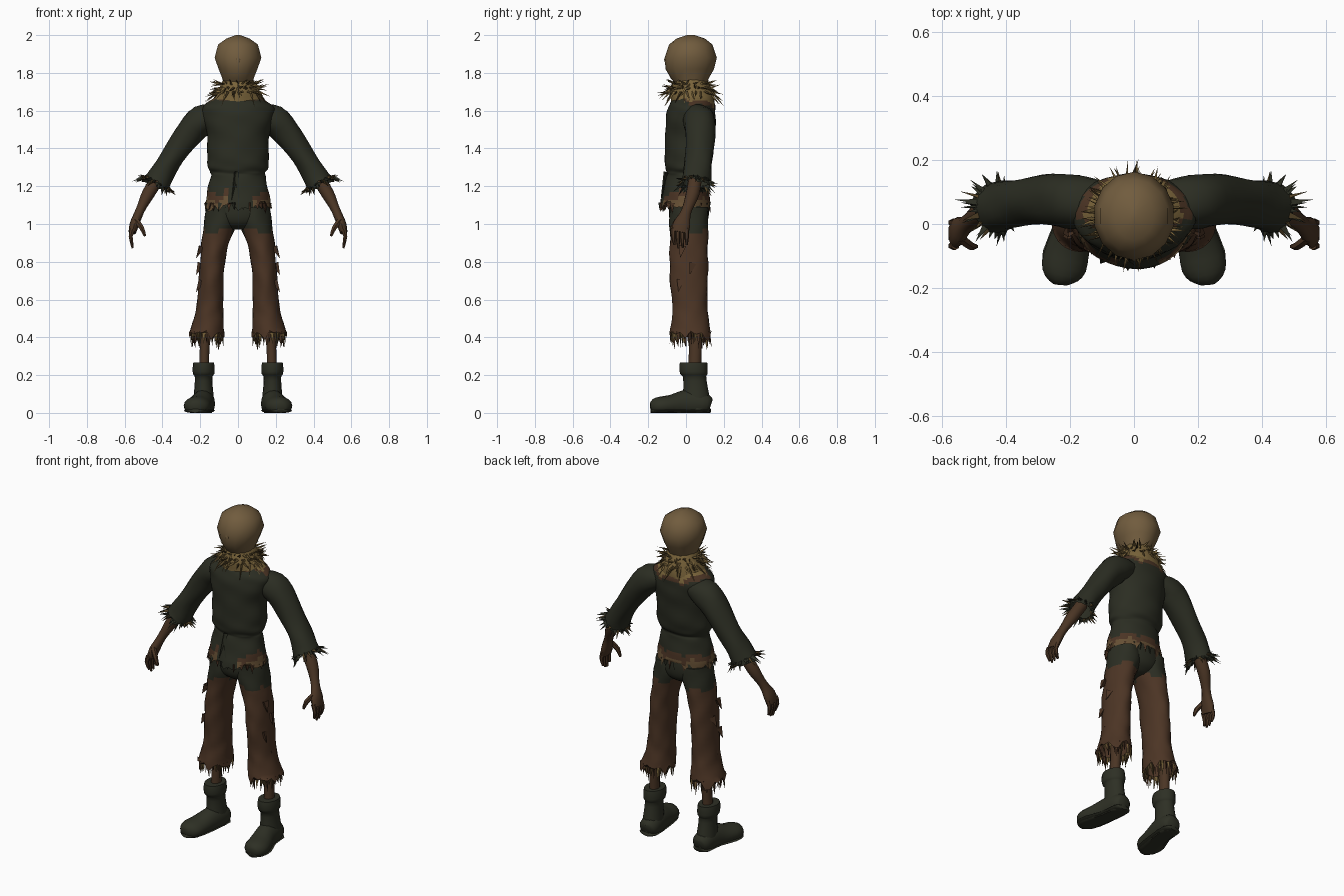
import bpy, bmesh, math, random
from mathutils import Vector

if "Cube" in bpy.data.objects:
    bpy.data.objects.remove(bpy.data.objects["Cube"])

random.seed(4)
R = random.uniform


def material(name, rgb):
    m = bpy.data.materials.new(name)
    m.diffuse_color = (*rgb, 1)
    m.use_nodes = True
    m.node_tree.nodes["Principled BSDF"].inputs["Base Color"].default_value = m.diffuse_color
    return m


BURLAP = material("burlap", (0.165, 0.107, 0.048))
STRAW = material("straw", (0.19, 0.125, 0.042))
STRAW_DARK = material("dark straw", (0.085, 0.055, 0.02))
GREEN = material("dark green cloth", (0.024, 0.026, 0.016))
BROWN = material("brown cloth", (0.072, 0.035, 0.018))
TAN = material("tan lining", (0.13, 0.078, 0.034))
SKIN = material("brown skin", (0.07, 0.036, 0.018))
BOOT = material("boot leather", (0.027, 0.029, 0.018))


def finish(name, bm, mats, mirror, angle=50):
    bmesh.ops.recalc_face_normals(bm, faces=bm.faces)
    me = bpy.data.meshes.new(name)
    bm.to_mesh(me)
    bm.free()
    ob = bpy.data.objects.new(name, me)
    bpy.context.collection.objects.link(ob)
    for m in mats:
        me.materials.append(m)
    bpy.ops.object.select_all(action='DESELECT')
    bpy.context.view_layer.objects.active = ob
    ob.select_set(True)
    bpy.ops.object.shade_smooth_by_angle(angle=math.radians(angle))
    if mirror:
        ob.modifiers.new("mirror", 'MIRROR').use_mirror_merge = False
    return ob


def smooth_path(pts, sub):
    """Catmull-Rom resampling of (x, y, z, ru, rv) stations."""
    p = [Vector(q) for q in pts]
    out = []
    for i in range(len(p) - 1):
        a, b, c, d = p[max(i - 1, 0)], p[i], p[i + 1], p[min(i + 2, len(p) - 1)]
        for k in range(sub):
            t = k / sub
            out.append(0.5 * (2 * b + (c - a) * t + (2 * a - 5 * b + 4 * c - d) * t * t
                              + (3 * b - a - 3 * c + d) * t ** 3))
    return out + [p[-1]]


def loft(name, pts, mats, n=16, sub=3, flat=False, rule=None, jag=0, wrinkle=0,
         mirror=False, end_cap=True, floor=False, angle=50):
    """Elliptical rings along a path; ru runs along y (or x for a path along y)."""
    st = smooth_path(pts, sub)
    bm = bmesh.new()
    rings = []
    for i, s in enumerate(st):
        c = Vector(s[:3])
        t = Vector(st[min(i + 1, len(st) - 1)][:3]) - Vector(st[max(i - 1, 0)][:3])
        if flat:
            t = Vector((0, 0, t.z))
        t.normalize()
        ref = Vector((1, 0, 0)) if abs(t.y) > 0.8 else Vector((0, 1, 0))
        u = (ref - t * ref.dot(t)).normalized()
        v = t.cross(u)
        ring = []
        for k in range(n):
            a = 2 * math.pi * k / n
            w = 1 + wrinkle * (math.sin(3 * a + i * 1.1) + 0.7 * math.sin(5 * a - i * 0.8))
            co = c + (u * math.cos(a) * s[3] + v * math.sin(a) * s[4]) * w
            if jag and i == len(st) - 1:
                co += t * R(-jag, jag)
            if floor:
                co.z = max(co.z, 0)
            ring.append(bm.verts.new(co))
        rings.append(ring)
    for a, b in zip(rings, rings[1:]):
        for k in range(n):
            bm.faces.new((a[k], a[(k + 1) % n], b[(k + 1) % n], b[k]))
    bm.faces.new(rings[0])
    if end_cap:
        bm.faces.new(rings[-1])
    if rule:
        for f in bm.faces:
            f.material_index = rule(f.calc_center_median())
    return finish(name, bm, mats, mirror, angle)


def strands(name, items, mats, mirror=False):
    """Tapered slivers: (base, tip, half width)."""
    bm = bmesh.new()
    for base, tip, w in items:
        d = (tip - base).normalized()
        u = d.orthogonal().normalized()
        v = d.cross(u)
        spin = R(0, 6)
        ring = [bm.verts.new(base + (u * math.cos(spin + a) + v * math.sin(spin + a)) * w)
                for a in (0, 2.1, 4.2)]
        top = bm.verts.new(tip)
        mi = random.randrange(len(mats))
        for k in range(3):
            bm.faces.new((ring[k], ring[(k + 1) % 3], top)).material_index = mi
    return finish(name, bm, mats, mirror, 20)


def around(c, rx, ry, count):
    """Points and outward directions round a horizontal ellipse."""
    for k in range(count):
        a = 2 * math.pi * (k + R(-0.4, 0.4)) / count
        o = Vector((math.cos(a), math.sin(a), 0))
        yield Vector(c) + Vector((o.x * rx, o.y * ry, 0)), o


# Sack head, faceted outline
loft("head", [(0, .03, 1.73, .075, .075), (0, .02, 1.77, .10, .085), (0, .02, 1.82, .128, .105),
              (0, .025, 1.88, .138, .127), (0, .025, 1.95, .115, .108), (0, .025, 1.982, .075, .062),
              (0, .025, 2.0, .02, .012)], [BURLAP], n=14, sub=1, flat=True)
loft("nose", [(0, -.085, 1.90, .012, .01), (0, -.10, 1.87, .017, .014), (0, -.095, 1.84, .012, .016)],
     [BURLAP], n=8, sub=1, flat=True)

# Straw collar
loft("collar", [(0, .035, 1.62, .115, .15), (0, .035, 1.67, .115, .125), (0, .03, 1.71, .11, .105),
                (0, .025, 1.765, .085, .08)], [STRAW], n=20, sub=2, flat=True, wrinkle=.02)
ruff = []
for z, rad, dz in ((1.74, .085, (-.03, .03)), (1.72, .10, (-.07, .03)), (1.70, .11, (-.08, 0))):
    for b, o in around((0, .025, z), rad, rad, 34):
        side = Vector((-o.y, o.x, 0)) * R(-.03, .03)
        ruff.append((b, b + o * R(.035, .07) + side + Vector((0, 0, R(*dz))), R(.006, .01)))
strands("collar_straw", ruff, [STRAW, STRAW, STRAW_DARK])


# Shirt: green body, straw yoke at the back, brown and tan ragged hem
def shirt_rule(c):
    a = math.atan2(c.y, c.x)
    z = c.z + .012 * math.sin(7 * a) + .006 * math.sin(13 * a)
    yoke = z + .25 * c.y
    if c.z > 1.5:
        return 2 if yoke > 1.672 else 1 if yoke > 1.65 else 0
    if c.y < -.05 and -.06 < c.x < .07:
        return 0
    return 0 if z > 1.165 else 1 if z > 1.13 else 3


loft("shirt", [(0, .035, 1.69, .085, .09), (0, .035, 1.655, .11, .145), (0, .03, 1.615, .125, .19),
               (0, .025, 1.55, .132, .185), (0, .02, 1.46, .13, .163), (0, .015, 1.36, .128, .163),
               (0, .01, 1.30, .12, .16), (0, .005, 1.272, .105, .145), (0, .005, 1.25, .108, .145),
               (0, 0, 1.17, .122, .163), (0, -.005, 1.095, .135, .175)],
     [GREEN, BROWN, STRAW, TAN], n=40, sub=4, flat=True, rule=shirt_rule, jag=.028,
     wrinkle=.012, end_cap=False)
strands("belt_tie", [(Vector((-.01, -.105, 1.275)), Vector((-.035, -.135, 1.12)), .014),
                     (Vector((-.01, -.105, 1.275)), Vector((.01, -.135, 1.09)), .014)], [GREEN])
strands("shirt_rags", [(b, b + o * R(0, .02) + Vector((0, 0, R(-.06, -.03))), R(.012, .02))
                       for b, o in around((0, -.005, 1.11), .165, .125, 26)], [BROWN, TAN, GREEN])

# Sleeves with frayed cuffs
loft("sleeve", [(.11, .06, 1.57, .075, .06), (.19, .07, 1.55, .085, .08), (.255, .075, 1.485, .08, .074),
                (.34, .07, 1.365, .073, .062), (.395, .06, 1.28, .075, .064), (.435, .05, 1.205, .08, .074)],
     [GREEN], n=18, wrinkle=.025, jag=.02, mirror=True, end_cap=False)
axis = Vector((.46, -.1, -.88)).normalized()
across = axis.cross(Vector((0, 1, 0))).normalized()
fray = []
for k in range(40):
    a = 2 * math.pi * k / 40 + R(-.1, .1)
    o = Vector((0, 1, 0)) * math.cos(a) + across * math.sin(a)
    b = Vector((.428, .05, 1.22)) + o * .066
    fray.append((b, b + axis * R(.0, .06) + o * R(.015, .06), R(.007, .013)))
strands("cuff_fray", fray, [GREEN, GREEN, STRAW_DARK], mirror=True)

# Forearms, hands and fingers
loft("forearm", [(.42, .05, 1.25, .035, .035), (.475, .035, 1.16, .036, .034), (.51, .01, 1.09, .028, .025),
                 (.528, -.005, 1.05, .03, .024), (.548, -.022, 1.0, .045, .025),
                 (.56, -.032, .955, .046, .02)], [SKIN], n=12, mirror=True)
for i, (y, tip) in enumerate(((-.068, .89), (-.044, .872), (-.02, .875), (.004, .89))):
    loft(f"finger_{i + 1}", [(.557, y, .975, .013, .014), (.568, y, .935, .012, .012),
                             (.558, y * .9, tip, .006, .006)], [SKIN], n=6, sub=2, mirror=True)
loft("thumb", [(.54, -.045, 1.02, .016, .016), (.51, -.068, .98, .014, .014), (.492, -.07, .935, .007, .007)],
     [SKIN], n=6, sub=2, mirror=True)

# Trousers: green seat over brown ragged legs
loft("seat", [(0, .01, 1.18, .095, .14), (0, .015, 1.1, .105, .16), (0, .015, 1.04, .105, .16),
              (0, .015, 1.0, .09, .12), (0, .015, .97, .05, .05)], [GREEN], n=24, flat=True)


def leg_rule(c):
    a = math.atan2(c.y, c.x - .11)
    return 0 if c.z + .012 * math.sin(4 * a) + .12 * (c.x - .1) > .965 else 1


loft("trouser_leg", [(.085, .015, 1.09, .10, .083), (.095, .015, 1.0, .103, .086), (.12, .015, .9, .10, .073),
                     (.135, .015, .8, .102, .066), (.142, .015, .7, .10, .066), (.148, .02, .58, .093, .07),
                     (.155, .022, .5, .097, .078), (.168, .025, .41, .112, .095)],
     [GREEN, BROWN], n=24, sub=4, flat=True, rule=leg_rule, jag=.035, wrinkle=.02,
     mirror=True, end_cap=False)
hem = [(b, b + o * R(-.03, .015) + Vector((0, 0, R(-.1, -.05))), R(.007, .013))
       for b, o in around((.166, .025, .43), .082, .097, 42)]
strands("trouser_fray", hem, [BROWN, BROWN, STRAW_DARK, STRAW], mirror=True)
tears = [(Vector((.195, y, z)), Vector((.222, y - .01, z - .06)), .024)
         for y, z in ((-.02, .88), (.03, .79), (-.03, .70), (.02, .62), (-.02, .54))]
strands("trouser_tears", tears, [BROWN], mirror=True)

# Shins and boots
loft("shin", [(.168, .05, .46, .036, .033), (.176, .05, .36, .034, .027), (.18, .045, .22, .034, .028)],
     [SKIN], n=10, mirror=True)
loft("boot_shaft", [(.182, .04, .262, .055, .04), (.182, .04, .268, .072, .054), (.182, .04, .235, .075, .058),
                    (.182, .042, .205, .072, .056), (.182, .045, .192, .062, .047),
                    (.182, .05, .14, .064, .048), (.182, .055, .07, .072, .055), (.182, .055, .01, .072, .056)],
     [BOOT], n=16, sub=2, flat=True, mirror=True)
loft("boot_foot", [(.177, .13, .04, .035, .035), (.178, .11, .045, .055, .055), (.182, .05, .05, .06, .075),
                   (.192, -.02, .045, .061, .072), (.207, -.08, .04, .068, .055),
                   (.219, -.135, .036, .07, .05), (.226, -.17, .032, .052, .042), (.228, -.188, .03, .025, .024)],
     [BOOT], n=16, sub=2, floor=True, mirror=True)
loft("sole", [(.18, .129, .012, .03, .012), (.18, .105, .012, .058, .012), (.188, 0, .012, .06, .012),
              (.214, -.1, .012, .072, .012), (.224, -.16, .012, .058, .012), (.227, -.187, .012, .025, .012)],
     [BOOT], n=12, sub=2, floor=True, mirror=True)
